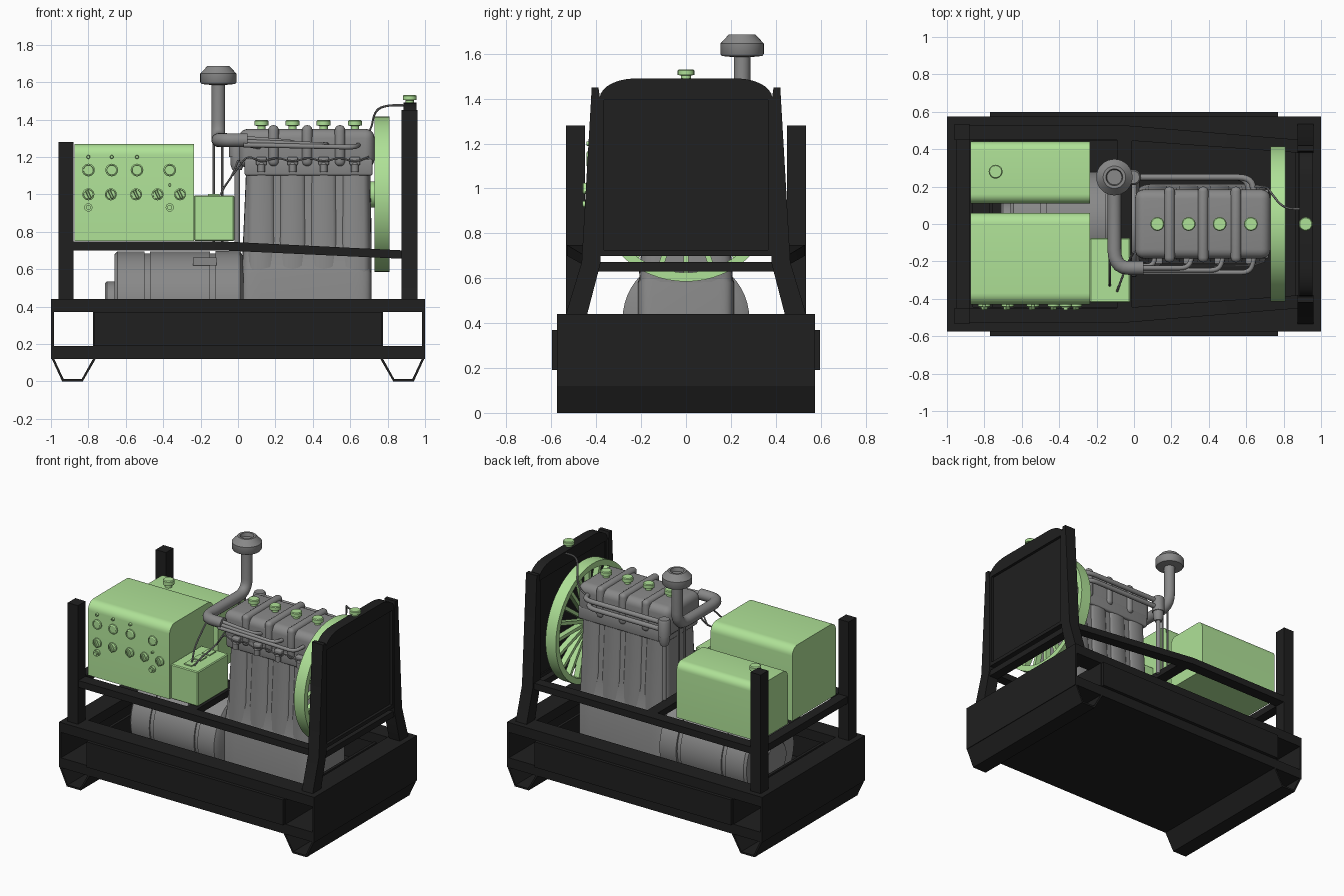
import bpy, bmesh, math
from mathutils import Vector, Matrix

if "Cube" in bpy.data.objects:
    bpy.data.objects.remove(bpy.data.objects["Cube"])

def mat(name, c):
    m = bpy.data.materials.new(name)
    m.diffuse_color = (*c, 1)
    m.use_nodes = True
    m.node_tree.nodes["Principled BSDF"].inputs["Base Color"].default_value = m.diffuse_color
    return m
BLACK, GREEN, GREY = mat("black", (.014, .014, .014)), mat("green", (.43, .76, .31)), mat("grey", (.25, .25, .25))

def finish(name, bm, m, angle=35):
    bmesh.ops.recalc_face_normals(bm, faces=bm.faces)
    me = bpy.data.meshes.new(name)
    bm.to_mesh(me)
    bm.free()
    for p in me.polygons:
        p.use_smooth = True
    me.set_sharp_from_angle(angle=math.radians(angle))
    me.materials.append(m)
    ob = bpy.data.objects.new(name, me)
    bpy.context.collection.objects.link(ob)
    return ob

def box(name, x0, x1, y0, y1, z0, z1, m=GREY, bev=0, seg=3):
    bm = bmesh.new()
    bmesh.ops.create_cube(bm, size=1, matrix=Matrix.Translation(((x0+x1)/2, (y0+y1)/2, (z0+z1)/2))
                          @ Matrix.Diagonal((x1-x0, y1-y0, z1-z0, 1)))
    if bev:
        bmesh.ops.bevel(bm, geom=bm.edges[:], offset=bev, segments=seg, profile=.5, affect='EDGES')
    return finish(name, bm, m)

def loft(name, rings, m=GREY, closed=False, caps=True):
    bm = bmesh.new()
    vs = [[bm.verts.new(p) for p in r] for r in rings]
    n = len(vs[0])
    for a, b in zip(vs, vs[1:] + (vs[:1] if closed else [])):
        for i in range(n):
            bm.faces.new((a[i], a[(i+1) % n], b[(i+1) % n], b[i]))
    if caps and not closed:
        bm.faces.new(vs[0])
        bm.faces.new(vs[-1])
    return finish(name, bm, m)

def prism(name, pts, axis, a, b, m=GREY):
    f = {'X': lambda p, t: (t, *p), 'Y': lambda p, t: (p[0], t, p[1])}[axis]
    return loft(name, [[f(p, t) for p in pts] for t in (a, b)], m)

def lathe(name, prof, loc, axis='Z', m=GREY, n=32, closed=False):
    # profile is (radius, distance along axis)
    rot = {'Z': Matrix(), 'X': Matrix.Rotation(math.pi/2, 4, 'Y'), 'Y': Matrix.Rotation(math.pi/2, 4, 'X')}[axis]
    M = Matrix.Translation(loc) @ rot
    rings = [[M @ Vector((r*math.cos(2*math.pi*i/n), r*math.sin(2*math.pi*i/n), h)) for i in range(n)]
             for r, h in prof]
    return loft(name, rings, m, closed)

def tube(name, pts, r, m=GREY, fil=.05, n=12):
    pts = [Vector(p) for p in pts]
    path = [pts[0]]
    for a, p, b in zip(pts, pts[1:], pts[2:]):
        s = p + (a-p).normalized()*min(fil, (a-p).length*.49)
        e = p + (b-p).normalized()*min(fil, (b-p).length*.49)
        path += [s*(1-t)**2 + p*2*t*(1-t) + e*t*t for t in (0, .2, .4, .6, .8, 1)]
    path.append(pts[-1])
    tan = [(path[min(i+1, len(path)-1)] - path[max(i-1, 0)]).normalized() for i in range(len(path))]
    u = tan[0].orthogonal().normalized()
    rings = []
    for p, t in zip(path, tan):
        u = (u - t*u.dot(t)).normalized()
        v = t.cross(u)
        rings.append([p + r*(u*math.cos(2*math.pi*k/n) + v*math.sin(2*math.pi*k/n)) for k in range(n)])
    return loft(name, rings, m)

def round_top(y0, y1, z0, z1, ry, rz, n=7):
    arc = [(math.cos(math.pi/2*i/n), math.sin(math.pi/2*i/n)) for i in range(n+1)]
    return ([(y0, z0), (y1, z0)] + [(y1-ry+ry*c, z1-rz+rz*s) for c, s in arc]
            + [(y0+ry-ry*c, z1-rz+rz*s) for c, s in reversed(arc)])

def cap(name, x, y, z, h=.045):
    lathe(name, [(.022, 0), (.022, h*.4), (.037, h*.45), (.037, h*.9), (.032, h)], (x, y, z), m=GREEN, n=20)

# Base tray with fork pockets and hollow feet
box("base_floor", -1, 1, -.575, .575, .12, .19, BLACK)
for s in (-1, 1):
    box("base_long_rim", -1, 1, *sorted((s*.445, s*.575)), .37, .44, BLACK)
    box("base_end_rim", *sorted((s*.86, s*1)), -.445, .445, .37, .44, BLACK)
    box("base_end_plate", *sorted((s*.985, s*1)), -.575, .575, .13, .44, BLACK)
    box("tank_side", -.77, .77, *sorted((s*.5, s*.598)), .19, .37, BLACK)
    box("pocket_wall", *sorted((s*.755, s*.775)), -.575, .575, .19, .38, BLACK)
    foot = [(1, .13), (.94, 0), (.83, 0), (.755, .13), (.77, .13), (.836, .012), (.932, .012), (.987, .13)]
    prism("foot", [(s*x, z) for x, z in foot], 'Y', -.575, .575, BLACK)
    # Uprights and side rails
    box("control_post", -.96, -.88, *sorted((s*.45, s*.535)), .44, 1.28, BLACK)
    post = [(.535, .44), (.465, .67), (.42, 1.45), (.39, 1.45), (.38, 1.38), (.38, .67), (.44, .44)]
    prism("radiator_post", [(s*y, z) for y, z in post], 'X', .875, .96, BLACK)
    rail = [(-.9, .45, .53, .7, .748), (-.08, .45, .53, .7, .748), (.89, .38, .45, .655, .7)]
    loft("side_rail", [[(x, s*a, c), (x, s*b, c), (x, s*b, d), (x, s*a, d)] for x, a, b, c, d in rail], BLACK)
box("rear_crossbar", -.95, -.88, -.46, .46, .7, .75, BLACK)
box("middle_crossbar", -.09, -.01, -.46, .46, .7, .745, BLACK)
box("radiator_crossbar", .88, .95, -.4, .4, .63, .672, BLACK)

# Radiator with framed core
prism("radiator_core", round_top(-.37, .37, .71, 1.47, .13, .08), 'X', .895, .935, BLACK)
prism("radiator_top_tank", round_top(-.385, .385, 1.395, 1.49, .16, .09), 'X', .885, .955, BLACK)
box("radiator_bottom_tank", .885, .955, -.385, .385, .7, .725, BLACK)
for s in (-1, 1):
    box("radiator_side", .885, .955, *sorted((s*.365, s*.385)), .7, 1.4, BLACK)
cap("radiator_cap", .918, 0, 1.485)

# Spoked fan wheel
lathe("wheel_rim", [(.415, -.04), (.415, .04), (.375, .04), (.375, -.04)], (.77, 0, 1), 'X', GREEN, 64, True)
lathe("wheel_hub", [(.07, -.07), (.07, -.03), (.085, -.03), (.085, .03), (.05, .035)], (.77, 0, 1), 'X', GREEN)
for i in range(20):
    o = box("wheel_spoke", -.02, .02, -.012, .012, .07, .385, GREEN)
    o.matrix_world = Matrix.Translation((.77, 0, 1)) @ Matrix.Rotation(2*math.pi*i/20, 4, 'X')

# Engine: crankcase, four merged cylinders, ribbed head
CYL = (.125, .292, .458, .625)

def ring(cx, z, hx, hy, n=24, e=.45):
    q = [2*math.pi*i/n for i in range(n)]
    f = lambda v: math.copysign(abs(v)**e, v)
    return [(cx+hx*f(math.cos(t)), hy*f(math.sin(t)), z) for t in q]
loft("crankcase", [ring(.365, z, hx, hy, 40, .2) for z, hx, hy in
                   ((.19, .35, .215), (.58, .35, .215), (.61, .343, .205), (.75, .338, .185), (1.12, .322, .165))])
for x in CYL:
    loft("cylinder", [ring(x, .57, .09, .21), ring(x, .72, .09, .2), ring(x, .9, .087, .19), ring(x, 1.12, .083, .18)])
box("head_base", .035, .72, -.185, .185, 1.1, 1.19, GREY, .012)
box("head_cover", .005, .73, -.185, .185, 1.14, 1.35, GREY, .05, 5)
for x in (.19, .37, .545):
    box("head_rib", x-.028, x+.028, -.205, .2, 1.15, 1.37, GREY, .026, 4)
for x in CYL:
    cap("valve_cap", x, 0, 1.345, .052)
    # Injector
    box("injector_block", x-.028, x+.028, -.215, -.17, 1.155, 1.2, GREY, .008)
    lathe("injector_nozzle", [(.02, -.02), (.02, .02), (.012, .03)], (x, -.205, 1.14), m=GREY, n=12)
tube("injector_line", [(-.03, -.2, 1.1), (.05, -.225, 1.21)]
     + [(CYL[i//2] + .083*(i % 2), -.225, 1.17 + .03*(i % 2)) for i in range(7)] + [(.7, -.2, 1.2)], .005, GREY, .04, 6)

# Generator
lathe("generator", [(.11, -.71), (.12, -.7), (.12, -.66), (.265, -.66), (.28, -.645), (.28, -.5), (.27, -.5), (.27, -.47),
                    (.28, -.47), (.28, -.15), (.27, -.15), (.27, -.12), (.283, -.12), (.283, .01), (.25, .03)],
      (0, 0, .415), 'X', n=48)
box("generator_vent", -.24, -.115, -.21, -.15, .62, .662, GREY)

# Air stack and manifold pipe
tube("air_pipe", [(-.105, .25, 1.62), (-.105, .25, 1.29), (-.105, -.235, 1.29), (.05, -.235, 1.29)], .037, fil=.1, n=20)
lathe("stack_cap", [(.04, 1.585), (.09, 1.59), (.097, 1.6), (.097, 1.645), (.06, 1.685), (.045, 1.685), (.04, 1.66)],
      (-.105, .25, 0))
for i, x in enumerate(CYL[1:]):
    tube("intake_runner", [(.03, -.235-.012*i, 1.3-.018*i), (x, -.235-.012*i, 1.28-.014*i), (x+.02, -.17, 1.265)],
         .013, fil=.05)
tube("first_runner", [(.03, -.225, 1.27), (.1, -.225, 1.255), (.115, -.17, 1.255)], .013)
lathe("exhaust_pot", [(.025, 1.13), (.036, 1.16), (.036, 1.2), (.042, 1.2), (.042, 1.3), (.034, 1.315)], (-.005, .25, 0), n=20)
for z, x in ((1.285, .625), (1.235, .6)):
    tube("exhaust_runner", [(0, .25, z), (x, .25, z), (x+.02, .16, z)], .017, fil=.07)
tube("exhaust_drop", [(-.005, .25, 1.16), (-.005, .25, .72)], .015)

# Control cabinet, tank and battery box
prism("control_cabinet", round_top(-.43, .06, .75, 1.27, .06, .06), 'X', -.875, -.235, GREEN)
prism("fuel_tank", round_top(.11, .44, .75, 1.14, .05, .05), 'X', -.875, -.235, GREEN)
cap("fuel_cap", -.74, .28, 1.135, .06)
box("battery_box", -.235, -.02, -.42, -.075, .75, .995, GREEN, .006, 1)
for y in (-.34, -.24, -.14):
    box("battery_cell_lid", -.16, -.1, y-.035, y+.035, .99, 1.003, GREEN)

# Gauges, dials and switches
def dial(x, z, r):
    lathe("dial", [(r, -.01), (r, .01), (r*.8, .014), (r*.75, .008)], (x, -.43, z), 'Y', GREEN, 20)
for x in (-.8, -.675, -.54):
    dial(x, 1.13, .034)
    dial(x, 1.2, .01)
dial(-.365, 1.13, .034)
dial(-.365, 1.05, .008)
for x in (-.8, -.68, -.545, -.43, -.31):
    dial(x, 1, .032)
    o = box("dial_handle", -.008, .008, -.03, 0, -.026, .026, GREEN, .004, 1)
    o.matrix_world = Matrix.Translation((x, -.43, 1)) @ Matrix.Rotation(math.radians(-25), 4, 'Y')
for x in (-.8, -.365):
    lathe("push_button", [(.022, -.01), (.022, .018), (.013, .018), (.013, .03)], (x, -.43, .93), 'Y', GREEN, 16)

# Cables and hoses
tube("battery_cable", [(-.13, -.33, 1), (-.13, -.3, 1.1), (-.13, -.1, 1.29)], .006, GREY, .06, 6)
tube("battery_cable", [(-.09, -.36, 1), (-.08, -.33, 1.03), (-.03, -.2, 1.1), (0, -.15, 1.18)], .006, GREY, .06, 6)
for x in (-.13, -.085):
    tube("breather_line", [(x, .2, 1.28), (x, .2, .74)], .007, n=8)
tube("overflow_hose", [(.92, .08, 1.475), (.8, .08, 1.478), (.73, .17, 1.45), (.71, .2, 1.33), (.62, .2, 1.28)], .006, GREY, .06, 6)
